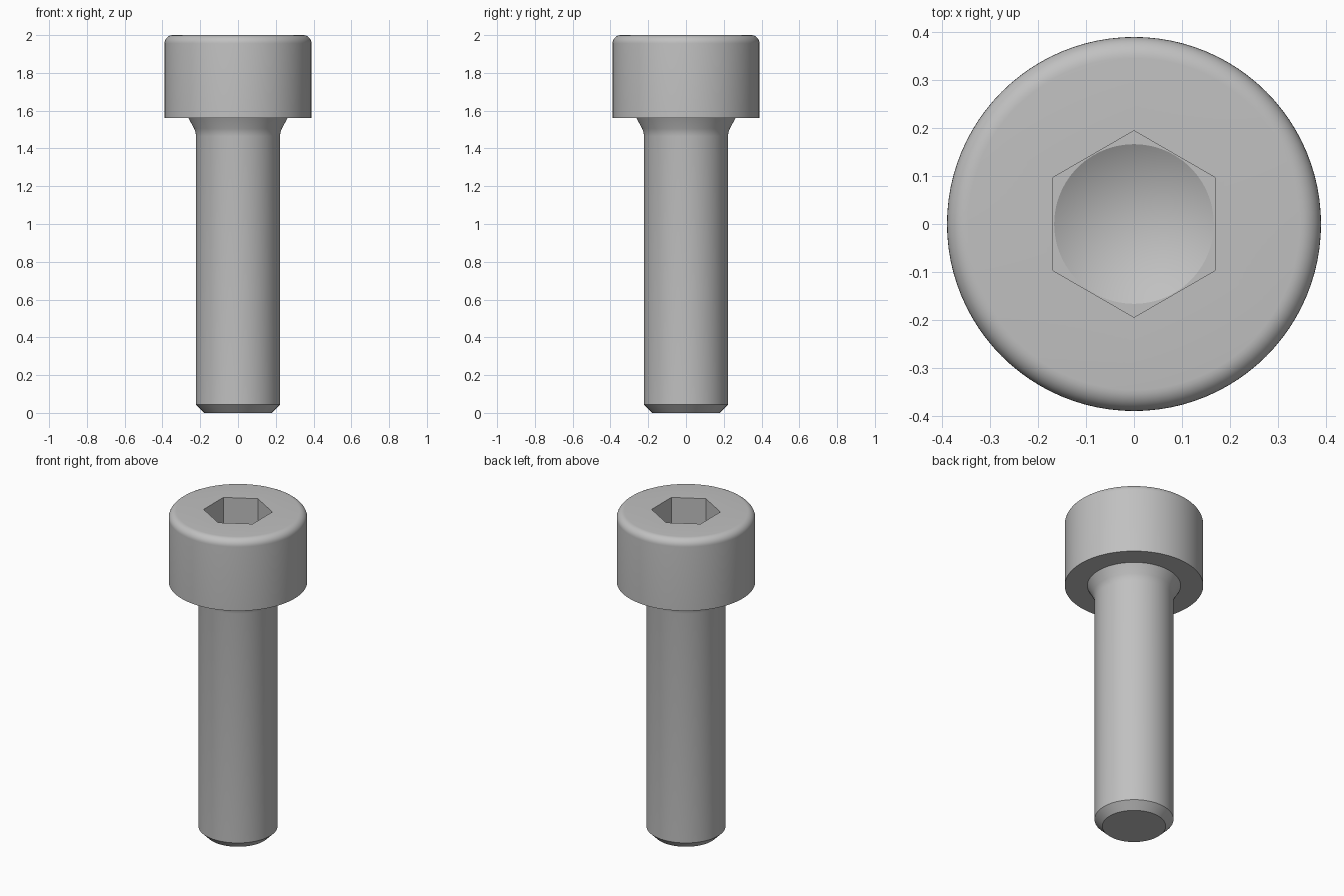
import bpy
import bmesh
from math import sin, cos, pi, radians

cube = bpy.data.objects.get("Cube")
if cube:
    bpy.data.objects.remove(cube, do_unlink=True)

SEGMENTS = 96
SHANK_R, HEAD_R = 0.222, 0.389
HEAD_BASE, TOP = 1.56, 2.0
ROUND = 0.044           # rounding of the head rim
HEX_FLAT = 0.168        # centre to flat of the socket
SOCKET_FLOOR = 1.78

steel = bpy.data.materials.new("steel grey")
steel.use_nodes = True
colour = (0.53, 0.53, 0.53, 1)
steel.diffuse_color = colour
steel.node_tree.nodes["Principled BSDF"].inputs["Base Color"].default_value = colour


def round_ring(radius):
    return lambda angle: radius


def hex_ring(angle):
    # Corners point along +y and -y, flats face +x and -x
    return HEX_FLAT / cos((angle + pi / 6) % (pi / 3) - pi / 6)


# Chamfered tip, shank, neck and underside of the head
profile = [(0.178, 0), (SHANK_R, 0.044), (SHANK_R, 1.465), (0.225, 1.485),
           (0.232, 1.505), (0.262, HEAD_BASE), (HEAD_R, HEAD_BASE)]
# Rounded head rim
for i in range(9):
    a = i / 8 * pi / 2
    profile.append((HEAD_R - ROUND + ROUND * cos(a), TOP - ROUND + ROUND * sin(a)))

rings = [(round_ring(r), z) for r, z in profile]
# Hexagonal socket with a drilled cone at its floor
rings += [(hex_ring, TOP), (hex_ring, SOCKET_FLOOR),
          (round_ring(HEX_FLAT - 0.002), SOCKET_FLOOR)]

bm = bmesh.new()
angles = [2 * pi * i / SEGMENTS + pi / 6 for i in range(SEGMENTS)]
loops = [[bm.verts.new((f(a) * cos(a), f(a) * sin(a), z)) for a in angles]
         for f, z in rings]
for low, high in zip(loops, loops[1:]):
    for i in range(SEGMENTS):
        j = (i + 1) % SEGMENTS
        bm.faces.new((low[i], low[j], high[j], high[i]))
bm.faces.new(reversed(loops[0]))
apex = bm.verts.new((0, 0, SOCKET_FLOOR - 0.097))
for i in range(SEGMENTS):
    bm.faces.new((loops[-1][i], loops[-1][(i + 1) % SEGMENTS], apex))
bmesh.ops.recalc_face_normals(bm, faces=bm.faces)

mesh = bpy.data.meshes.new("socket_head_bolt")
bm.to_mesh(mesh)
bm.free()
mesh.materials.append(steel)
bolt = bpy.data.objects.new("socket_head_bolt", mesh)
bpy.context.collection.objects.link(bolt)

# Smooth the turned surfaces, keep the machined edges crisp
bpy.ops.object.select_all(action="DESELECT")
bolt.select_set(True)
bpy.context.view_layer.objects.active = bolt
bpy.ops.object.shade_smooth_by_angle(angle=radians(28))
